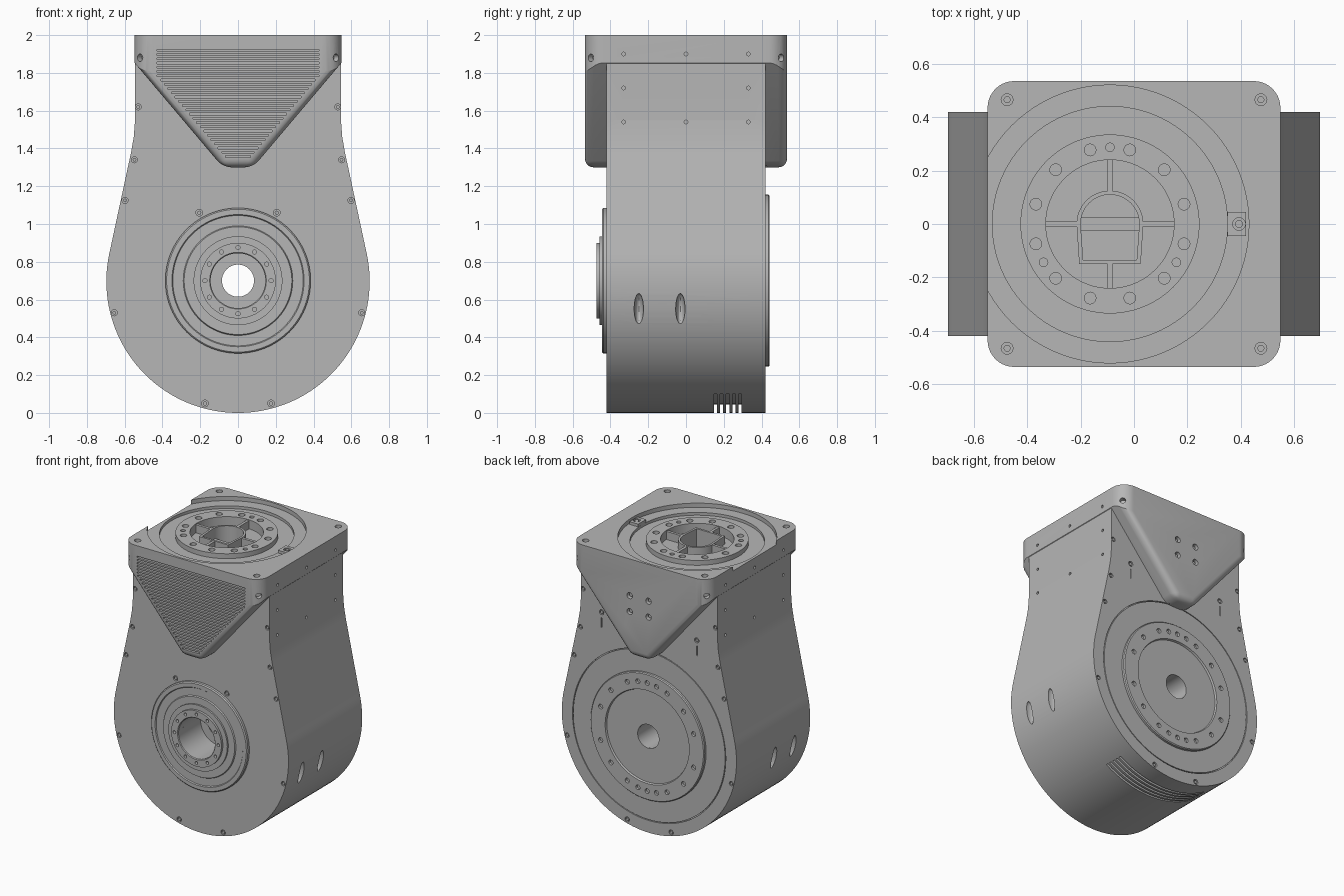
import bpy, bmesh
from math import sin, cos, pi, radians
from mathutils import Matrix, Vector

if "Cube" in bpy.data.objects:
    bpy.data.objects.remove(bpy.data.objects["Cube"])

grey = bpy.data.materials.new("machined_grey")
grey.use_nodes = True
tone = (0.47, 0.47, 0.47, 1)
grey.diffuse_color = tone
for node in grey.node_tree.nodes:
    if node.type == 'BSDF_PRINCIPLED':
        node.inputs["Base Color"].default_value = tone

HUB = 0.70          # height of the main bore
TOP_X = -0.09       # centre of the top turntable


def make(name, bm):
    bmesh.ops.recalc_face_normals(bm, faces=bm.faces)
    me = bpy.data.meshes.new(name)
    bm.to_mesh(me)
    bm.free()
    me.materials.append(grey)
    ob = bpy.data.objects.new(name, me)
    bpy.context.collection.objects.link(ob)
    return ob


def cyl(bm, r, a, b, seg=16):
    a, b = Vector(a), Vector(b)
    d = b - a
    m = Matrix.Translation((a + b) / 2) @ d.to_track_quat('Z', 'Y').to_matrix().to_4x4()
    bmesh.ops.create_cone(bm, cap_ends=True, segments=seg, radius1=r, radius2=r,
                          depth=d.length, matrix=m)


def box(bm, lo, hi):
    lo, hi = Vector(lo), Vector(hi)
    m = Matrix.Translation((lo + hi) / 2) @ Matrix.Diagonal((*(hi - lo), 1))
    bmesh.ops.create_cube(bm, size=1, matrix=m)


def prism(bm, pts, lo, hi, axis='y'):
    def at(p, h):
        return (p[0], h, p[1]) if axis == 'y' else (p[0], p[1], h)
    a = [bm.verts.new(at(p, lo)) for p in pts]
    b = [bm.verts.new(at(p, hi)) for p in pts]
    bm.faces.new(a)
    bm.faces.new(b[::-1])
    for i in range(len(pts)):
        j = (i + 1) % len(pts)
        bm.faces.new((a[i], b[i], b[j], a[j]))


def lathe(bm, prof, axis='y', seg=96):
    """Ring-shaped solid from a closed (radius, position) profile."""
    rings = []
    for k in range(seg):
        c, s = cos(2 * pi * k / seg), sin(2 * pi * k / seg)
        rings.append([bm.verts.new((r * c, h, HUB + r * s) if axis == 'y'
                                   else (TOP_X + r * c, r * s, h)) for r, h in prof])
    n = len(prof)
    for k in range(seg):
        p, q = rings[k], rings[(k + 1) % seg]
        for i in range(n):
            j = (i + 1) % n
            bm.faces.new((p[i], p[j], q[j], q[i]))


def boolean(ob, op, other):
    mod = ob.modifiers.new("cut", 'BOOLEAN')
    mod.operation, mod.solver, mod.object = op, 'EXACT', other
    dg = bpy.context.evaluated_depsgraph_get()
    me = bpy.data.meshes.new_from_object(ob.evaluated_get(dg))
    ob.modifiers.clear()
    ob.data = me
    bpy.data.objects.remove(other)


def cut(ob, bm):
    boolean(ob, 'DIFFERENCE', make("cutter", bm))


def arc(r, a0, a1, n, cx=0.0, cy=0.0):
    return [(cx + r * cos(radians(a0 + (a1 - a0) * i / n)),
             cy + r * sin(radians(a0 + (a1 - a0) * i / n))) for i in range(n + 1)]


# Teardrop housing
bm = bmesh.new()
neck = [(0.566, 1.38), (0.552, 1.46), (0.545, 1.55), (0.545, 1.9)]
prism(bm, neck[::-1] + arc(0.697, 12, -192, 80, 0, HUB - 0.003)
      + [(-x, z) for x, z in neck], -0.42, 0.42)
housing = make("housing", bm)

# Triangular hoods front and back, trimmed to a rounded square
bm = bmesh.new()
prism(bm, [(-0.672, 2), (-0.08, 1.3), (0.08, 1.3), (0.672, 2)], -0.535, 0.535)
rim = []
for e in bm.edges:
    v, w = (x.co for x in e.verts)
    across = abs(v.y - w.y) > 0.1
    if (across and v.z < 1.5) or (not across and min(v.z, w.z) < 1.5):
        rim.append(e)
bmesh.ops.bevel(bm, geom=rim, offset=0.045, segments=5, profile=0.5, affect='EDGES')
hood = make("hood", bm)
bm = bmesh.new()
corners = [(0.448, 0.435, 0), (-0.448, 0.435, 90), (-0.448, -0.435, 180), (0.448, -0.435, 270)]
prism(bm, [p for x, y, a in corners for p in arc(0.1, a, a + 90, 10, x, y)], 1.2, 2.0, 'z')
boolean(hood, 'INTERSECT', make("trim", bm))
boolean(housing, 'UNION', hood)

# Stepped turntable recess, open to one side
for r, floor in ((0.52, 1.97), (0.44, 1.95), (0.24, 1.92)):
    bm = bmesh.new()
    cyl(bm, r, (TOP_X, 0, floor), (TOP_X, 0, 2.1), 96)
    cut(housing, bm)


def d_shape(r, low):
    return arc(r, 0, 180, 24, TOP_X) + [(TOP_X - r + 0.01, low), (TOP_X + r - 0.01, low)]


bm = bmesh.new()
prism(bm, d_shape(0.11, -0.135), 1.84, 2.1, 'z')
cut(housing, bm)

# Main bore, counterbore and rear groove
bm = bmesh.new()
cyl(bm, 0.085, (0, -0.6, HUB), (0, 0.6, HUB), 48)
cut(housing, bm)
bm = bmesh.new()
cyl(bm, 0.145, (0, -0.6, HUB), (0, -0.22, HUB), 64)
lathe(bm, [(0.606, 0.41), (0.612, 0.41), (0.612, 0.43), (0.606, 0.43)])
cut(housing, bm)

# Screw seats, louvres, slots and vents
seats, screws = bmesh.new(), bmesh.new()
edge_spots = [(0.528, 1.62), (0.548, 1.34), (0.598, 1.125), (0.655, 0.53), (0.175, 0.05)]
for sx in (-1, 1):
    for f in (-1, 1):
        spots = edge_spots + ([(0.205, 1.06)] if f < 0 else [(0.38, 1.49)])
        for x, z in spots:
            r = 0.016 if x > 0.5 else 0.018
            cyl(seats, r, (sx * x, f * 0.405, z), (sx * x, f * 0.5, z))
            cyl(screws, r * 0.6, (sx * x, f * 0.4, z), (sx * x, f * 0.418, z), 12)
        # corner bolts
        x, y = sx * 0.475, f * 0.465
        cyl(seats, 0.022, (x, y, 1.95), (x, y, 2.1), 20)
        cyl(screws, 0.013, (x, y, 1.94), (x, y, 1.975), 12)
        cyl(seats, 0.02, (sx * 0.495, f * 0.48, 1.88), (sx * 0.58, f * 0.565, 1.88))
    for z in (1.62, 1.735):
        cyl(seats, 0.022, (sx * 0.075, 0.5, z), (sx * 0.075, 0.6, z))
        cyl(screws, 0.012, (sx * 0.075, 0.49, z), (sx * 0.075, 0.52, z), 12)
    for z in (1.9, 1.72, 1.54):
        for y in (-0.33, 0, 0.33):
            if y or z != 1.72:
                cyl(seats, 0.01, (sx * 0.52, y, z), (sx * 0.6, y, z), 12)
    for y in (-0.25, -0.03):
        m = Matrix.Translation((sx * 0.68, y, 0.55)) @ Matrix.Diagonal((0.05, 0.025, 0.085, 1))
        bmesh.ops.create_uvsphere(seats, u_segments=20, v_segments=12, radius=1, matrix=m)
    # rear slit below the fastener
    box(seats, (sx * 0.38 - 0.004, 0.41, 1.38), (sx * 0.38 + 0.004, 0.45, 1.45))
for i in range(26):
    z = 1.92 - i * 0.0225
    w = min(0.43, (z - 1.3) / 1.183 + 0.018)
    box(seats, (-w, -0.6, z - 0.005), (w, -0.505, z + 0.005))
for i in range(5):
    y = 0.157 + i * 0.032
    prism(seats, arc(0.655, 239, 301, 24, 0, HUB) + arc(0.75, 301, 239, 24, 0, HUB),
          y - 0.008, y + 0.008)
cut(housing, seats)

# Front flange
bm = bmesh.new()
lathe(bm, [(0.385, -0.40), (0.385, -0.438), (0.378, -0.445), (0.35, -0.445), (0.345, -0.438),
           (0.29, -0.438), (0.285, -0.446), (0.235, -0.446), (0.235, -0.458), (0.2, -0.458),
           (0.2, -0.475), (0.15, -0.475), (0.145, -0.47), (0.145, -0.40)])
front_flange = make("front_flange", bm)
bm = bmesh.new()
for k in range(12):
    a = 2 * pi * k / 12
    x, z = 0.175 * cos(a), HUB + 0.175 * sin(a)
    cyl(bm, 0.011, (x, -0.5, z), (x, -0.45, z), 12)
cut(front_flange, bm)

# Rear flange
bm = bmesh.new()
lathe(bm, [(0.455, 0.40), (0.455, 0.436), (0.449, 0.443), (0.335, 0.443), (0.33, 0.43),
           (0.085, 0.43), (0.085, 0.40)])
rear_flange = make("rear_flange", bm)
bm = bmesh.new()
for base in (90, 270):
    for off in (0, -11, 11, -24, 24, -48, 48, -72, 72):
        a = radians(base + off)
        x, z = 0.39 * cos(a), HUB + 0.39 * sin(a)
        cyl(bm, 0.017, (x, 0.425, z), (x, 0.5, z))
cut(rear_flange, bm)

# Turntable ring with bolt circle
bm = bmesh.new()
lathe(bm, [(0.335, 1.94), (0.335, 1.985), (0.24, 1.985), (0.24, 1.91), (0.26, 1.91)], 'z')
turntable_ring = make("turntable_ring", bm)
bm = bmesh.new()
for a, r in [(15 + 30 * k, 0.022) for k in range(12)] + [(90, 0.016), (210, 0.016), (330, 0.016)]:
    x, y = TOP_X + 0.287 * cos(radians(a)), 0.287 * sin(radians(a))
    cyl(bm, r, (x, y, 1.955), (x, y, 2.1))
cut(turntable_ring, bm)

# Central socket, its webs and crossbar
bm = bmesh.new()
prism(bm, d_shape(0.125, -0.15), 1.91, 1.98, 'z')
socket_wall = make("socket_wall", bm)
bm = bmesh.new()
prism(bm, d_shape(0.11, -0.135), 1.8, 2.1, 'z')
cut(socket_wall, bm)
bm = bmesh.new()
for dx, dy, start in ((1, 0, 0.115), (-1, 0, 0.115), (0, 1, 0.115), (0, -1, 0.14)):
    ends = [(TOP_X + dx * r + s * 0.01 * dy, dy * r + s * 0.01 * dx)
            for r, s in ((start, -1), (0.25, 1))]
    lo = [min(p[i] for p in ends) for i in (0, 1)]
    hi = [max(p[i] for p in ends) for i in (0, 1)]
    box(bm, (*lo, 1.91), (*hi, 1.978))
box(bm, (TOP_X - 0.115, -0.025, 1.86), (TOP_X + 0.115, 0.025, 1.9))
make("socket_webs", bm)

# Locking tab on the turntable
bm = bmesh.new()
box(bm, (0.35, -0.045, 1.94), (0.42, 0.045, 1.99))
lock_tab = make("lock_tab", bm)
bm = bmesh.new()
cyl(bm, 0.024, (0.393, 0, 1.975), (0.393, 0, 2.1), 20)
cut(lock_tab, bm)
cyl(screws, 0.014, (0.393, 0, 1.96), (0.393, 0, 1.988), 12)
make("screws", screws)

# Smooth curved walls, keep machined edges crisp
bpy.ops.object.select_all(action='DESELECT')
for ob in bpy.context.scene.objects:
    if ob.type == 'MESH' and grey.name in ob.data.materials:
        ob.select_set(True)
        bpy.context.view_layer.objects.active = ob
bpy.ops.object.shade_smooth_by_angle(angle=radians(25))
